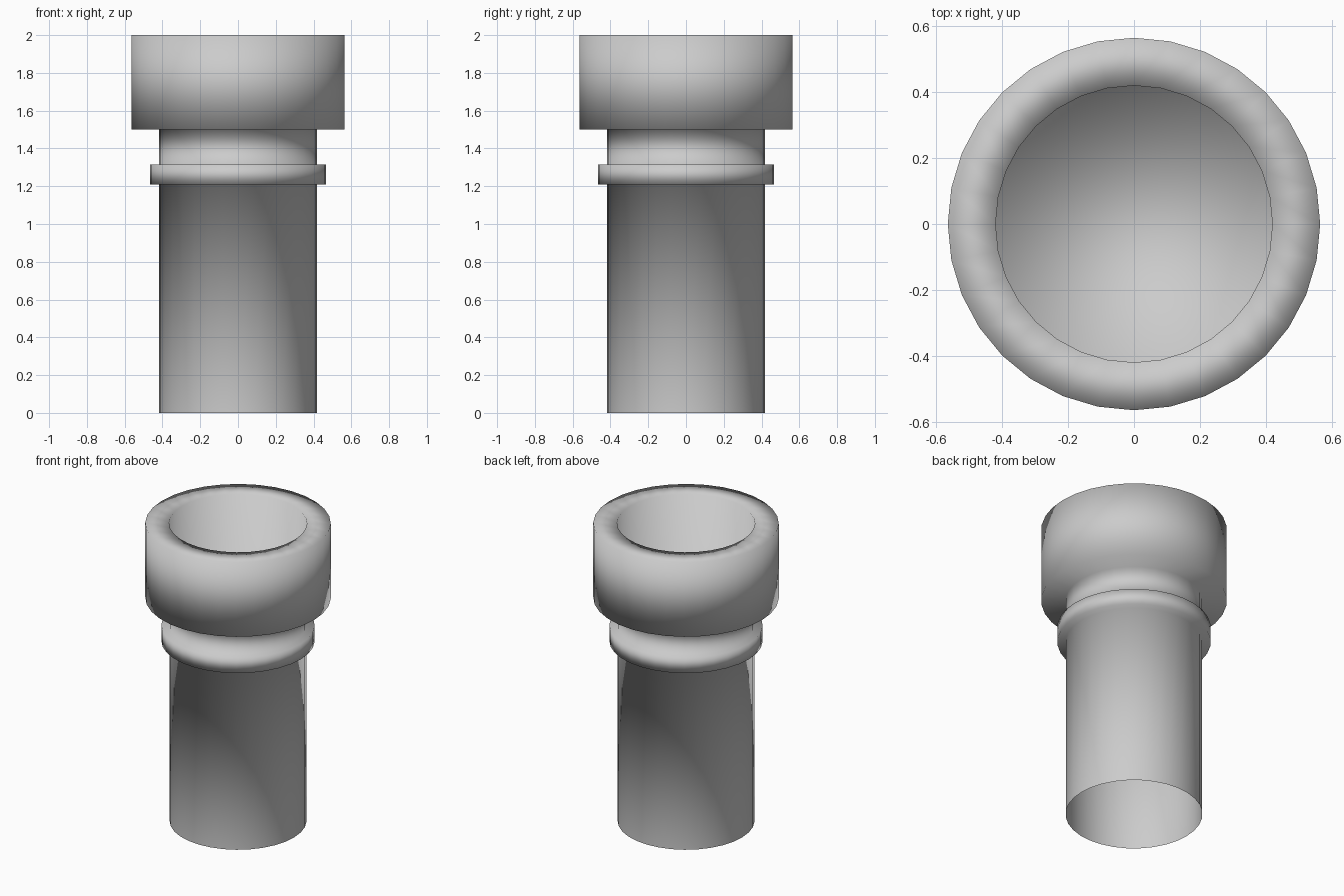
import bpy
import bmesh
import math

if "Cube" in bpy.data.objects:
    bpy.data.objects.remove(bpy.data.objects["Cube"])

SIDES = 32


def lathe(name, profile, cap_end=False):
    """Revolve (radius, z) points around z, optionally closing the last ring."""
    bm = bmesh.new()
    rings = []
    for r, z in profile:
        rings.append([bm.verts.new((r * math.cos(2 * math.pi * i / SIDES),
                                    r * math.sin(2 * math.pi * i / SIDES), z))
                      for i in range(SIDES)])
    for a, b in zip(rings, rings[1:]):
        for i in range(SIDES):
            j = (i + 1) % SIDES
            bm.faces.new((a[i], a[j], b[j], b[i]))
    if cap_end:
        bm.faces.new(rings[-1])
    for f in bm.faces:
        f.smooth = True
    mesh = bpy.data.meshes.new(name)
    bm.to_mesh(mesh)
    bm.free()
    obj = bpy.data.objects.new(name, mesh)
    bpy.context.collection.objects.link(obj)
    return obj


TUBE, COLLAR, BELL, BORE = 0.417, 0.467, 0.565, 0.42

# One continuous shell, open at the bottom
lathe("pipe", [
    (TUBE, 0.0), (TUBE, 1.21),            # long tube
    (COLLAR, 1.21), (COLLAR, 1.315),      # thin collar
    (TUBE, 1.315), (TUBE, 1.5),           # neck
    (BELL, 1.5), (BELL, 2.0),             # wide mouth
    (BORE, 2.0), (BORE, 1.55),            # recess in the mouth
], cap_end=True)
